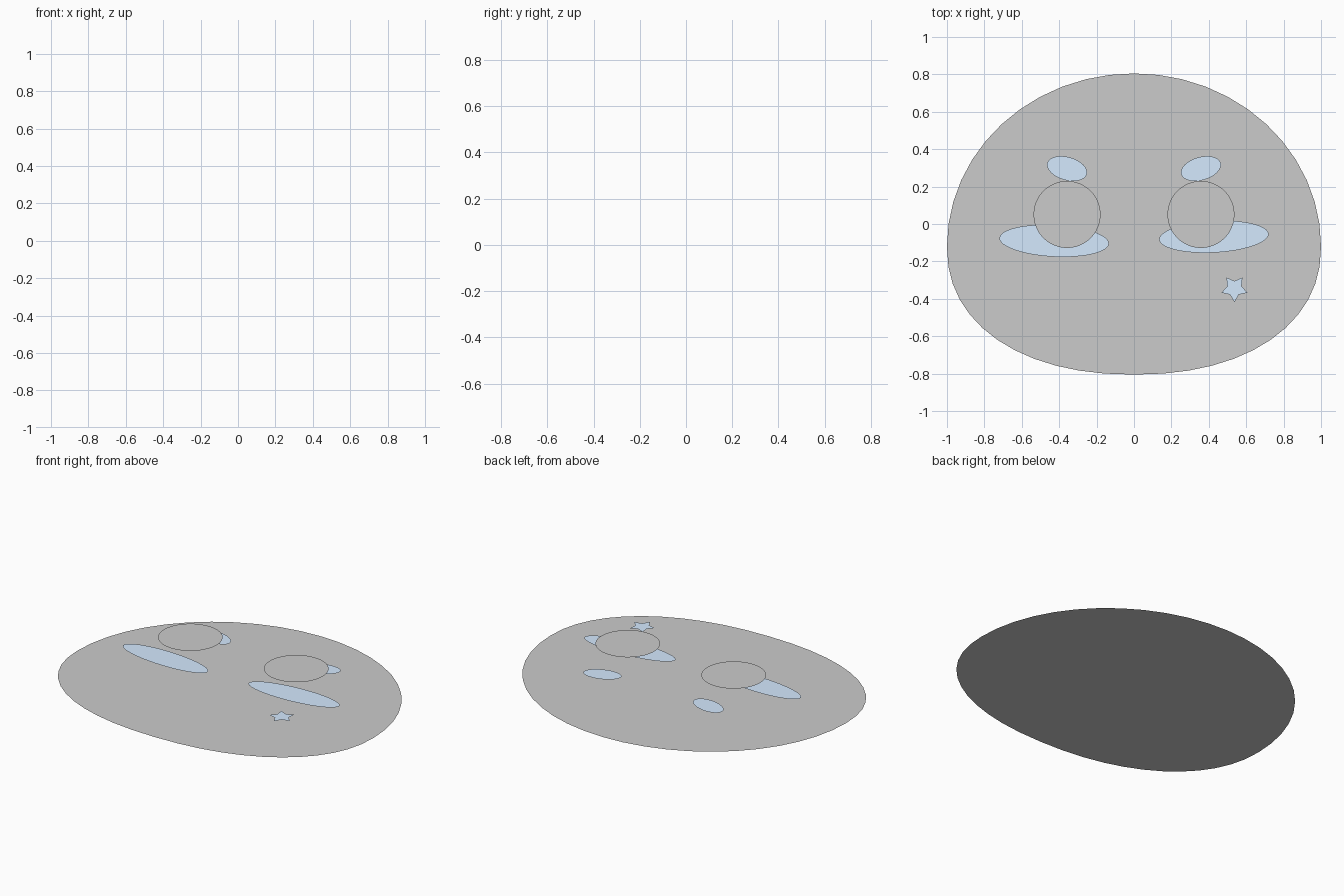
import bpy
from math import sin, cos, pi, radians, copysign

if "Cube" in bpy.data.objects:
    bpy.data.objects.remove(bpy.data.objects["Cube"])

Z_MARK, Z_EYE = 0.093, 0.187

blue = bpy.data.materials.new("pale_blue")
blue.diffuse_color = (0.66, 0.82, 1.0, 1.0)
blue.use_nodes = True
blue.node_tree.nodes["Principled BSDF"].inputs["Base Color"].default_value = blue.diffuse_color


def flat_shape(name, pts, z, mat=None):
    """One flat upward-facing n-gon from a counter-clockwise outline."""
    me = bpy.data.meshes.new(name)
    me.from_pydata([(x, y, z) for x, y in pts], [], [range(len(pts))])
    me.update()
    ob = bpy.data.objects.new(name, me)
    bpy.context.collection.objects.link(ob)
    if mat:
        me.materials.append(mat)
    return ob


def ellipse(cx, cy, a, b, tilt=0.0, n=32):
    t = radians(tilt)
    pts = []
    for i in range(n):
        u, v = a * cos(2 * pi * i / n), b * sin(2 * pi * i / n)
        pts.append((cx + u * cos(t) - v * sin(t), cy + u * sin(t) + v * cos(t)))
    return pts


def egg(n=48, cy=-0.12, top=0.925, bottom=0.685, power=2.2):
    """Round on top, fuller and flatter below."""
    pts = []
    for i in range(n):
        c, s = cos(2 * pi * i / n), sin(2 * pi * i / n)
        if s >= -1e-6:
            pts.append((c, cy + top * s))
        else:
            e = 2 / power
            pts.append((copysign(abs(c) ** e, c), cy - bottom * abs(s) ** e))
    return pts


# Face base
flat_shape("face_base", egg(), 0.0)

# Eyes, brows and cheek patches on both sides
for side, s, patch_y in (("left", -1, -0.09), ("right", 1, -0.068)):
    flat_shape("eye_" + side, ellipse(s * 0.358, 0.051, 0.179, 0.179, n=48), Z_EYE)
    flat_shape("brow_" + side, ellipse(s * 0.358, 0.296, 0.11, 0.062, s * 16), Z_MARK, blue)
    flat_shape("cheek_patch_" + side, ellipse(s * 0.427, patch_y, 0.293, 0.085, s * 3, 48), Z_MARK, blue)

# Small star mark, one point facing down
star = []
for i in range(10):
    r = 0.04 if i % 2 else 0.073
    a = -pi / 2 + i * pi / 5
    star.append((0.537 + r * cos(a), -0.345 + r * sin(a)))
flat_shape("star_mark", star, Z_MARK, blue)
